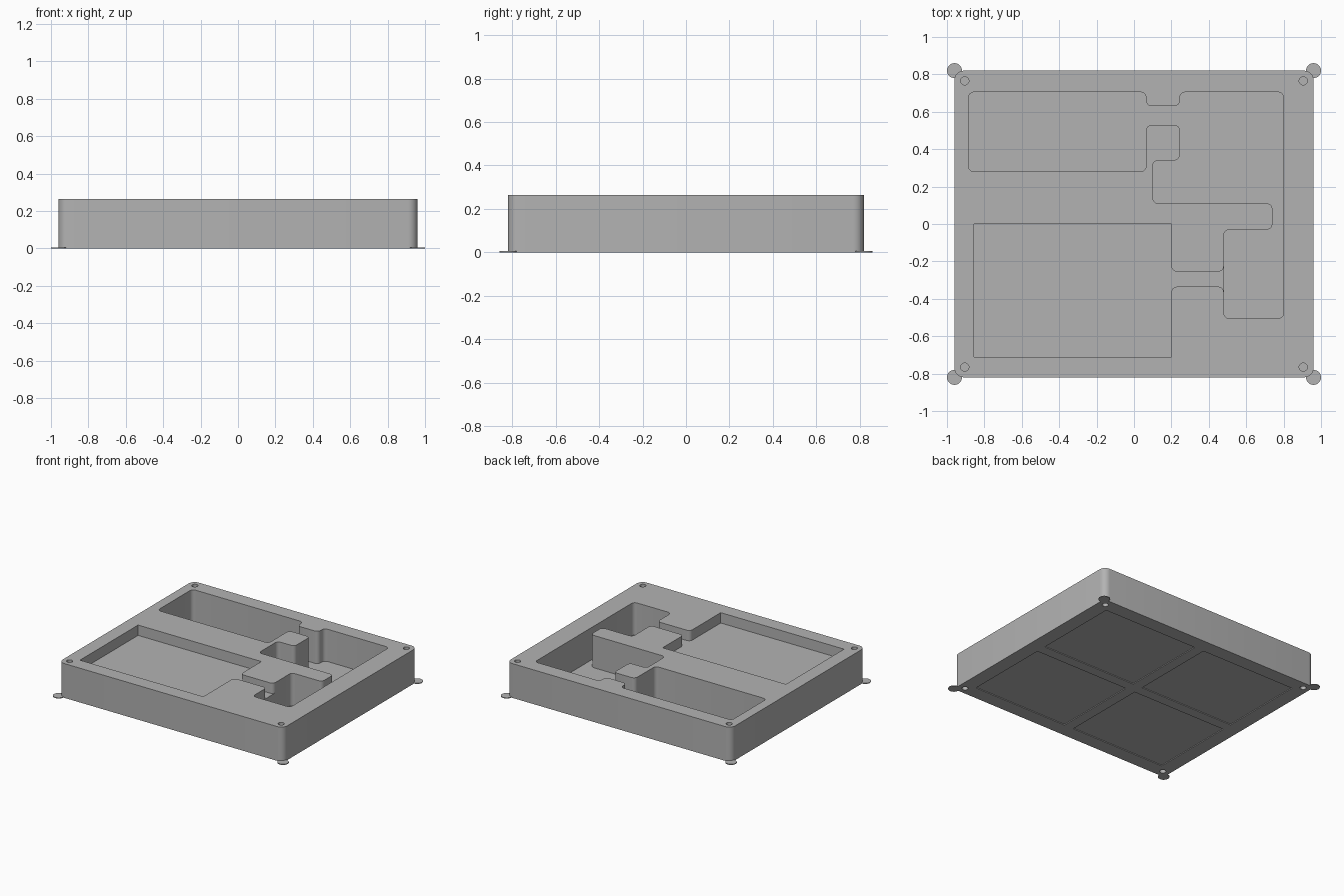
import bpy
import bmesh

cube = bpy.data.objects.get("Cube")
if cube:
    bpy.data.objects.remove(cube, do_unlink=True)

HEIGHT = 0.265
FLOOR = 0.015        # top of the deep pocket's floor
LEDGE = 0.185        # floor of the shallow tray and channel
ABOVE = HEIGHT + 0.1

grey = bpy.data.materials.new("plain grey")
grey.use_nodes = True
grey.diffuse_color = (0.45, 0.45, 0.45, 1)
grey.node_tree.nodes["Principled BSDF"].inputs["Base Color"].default_value = grey.diffuse_color


def finish(name, bm):
    bmesh.ops.recalc_face_normals(bm, faces=bm.faces)
    mesh = bpy.data.meshes.new(name)
    bm.to_mesh(mesh)
    bm.free()
    mesh.materials.append(grey)
    obj = bpy.data.objects.new(name, mesh)
    bpy.context.collection.objects.link(obj)
    return obj


def prism(name, outline, z0, z1, radius=0):
    """Extrude an outline and round its upright edges."""
    bm = bmesh.new()
    face = bm.faces.new([bm.verts.new((x, y, z0)) for x, y in outline])
    top = bmesh.ops.extrude_face_region(bm, geom=[face])["geom"]
    for v in top:
        if isinstance(v, bmesh.types.BMVert):
            v.co.z = z1
    if radius:
        upright = [e for e in bm.edges
                   if abs(e.verts[0].co.z - e.verts[1].co.z) > 0.001]
        bmesh.ops.bevel(bm, geom=upright, offset=radius, segments=6,
                        profile=0.5, affect='EDGES')
    return finish(name, bm)


def rect(x0, x1, y0, y1):
    return [(x0, y0), (x1, y0), (x1, y1), (x0, y1)]


def disc(name, x, y, radius, z0, z1):
    bm = bmesh.new()
    bmesh.ops.create_cone(bm, cap_ends=True, segments=32, radius1=radius,
                          radius2=radius, depth=z1 - z0)
    bmesh.ops.translate(bm, verts=bm.verts, vec=(x, y, (z0 + z1) / 2))
    return finish(name, bm)


def cut(target, cutter):
    mod = target.modifiers.new("cut", 'BOOLEAN')
    mod.operation = 'DIFFERENCE'
    mod.solver = 'EXACT'
    mod.object = cutter
    bpy.context.view_layer.objects.active = target
    bpy.ops.object.modifier_apply(modifier=mod.name)
    bpy.data.objects.remove(cutter, do_unlink=True)


# Block with rounded corners
body = prism("case_body", rect(-0.96, 0.96, -0.82, 0.82), 0, HEIGHT, 0.05)

# Deep winding pocket
winding = [(-0.885, 0.705), (0.065, 0.705), (0.065, 0.63), (0.245, 0.63),
           (0.245, 0.705), (0.80, 0.705), (0.80, -0.505), (0.48, -0.505),
           (0.48, -0.03), (0.74, -0.03), (0.74, 0.11), (0.10, 0.11),
           (0.10, 0.34), (0.245, 0.34), (0.245, 0.53), (0.065, 0.53),
           (0.065, 0.28), (-0.885, 0.28)]
cut(body, prism("deep_pocket", winding, FLOOR, ABOVE, 0.03))

# Shallow square-cornered tray
cut(body, prism("tray", rect(-0.855, 0.20, -0.71, 0), LEDGE, ABOVE))

# Flared channel joining the tray to the deep pocket
upper = [(0.1, -0.15), (0.2, -0.15), (0.2, -0.255),
         (0.48, -0.255), (0.48, -0.15), (0.6, -0.15)]
lower = [(x, -0.59 - y) for x, y in reversed(upper)]
cut(body, prism("channel", upper + lower, LEDGE, ABOVE, 0.03))

# Corner screw holes, underside recesses and corner feet
for sx, x_name in ((-1, "right"), (1, "left")):
    for sy, y_name in ((-1, "front"), (1, "back")):
        hx, hy = sx * 0.905, sy * 0.765
        cut(body, disc("top_hole", hx, hy, 0.022, 0.12, ABOVE))
        cut(body, disc("bottom_hole", hx, hy, 0.022, -0.1, 0.06))
        xs = sorted((sx * 0.04, sx * 0.85))
        ys = sorted((sy * 0.04, sy * 0.71))
        cut(body, prism("recess", rect(*xs, *ys), -0.1, 0.006))
        disc(f"{y_name}_{x_name}_foot", sx * 0.96, sy * 0.82, 0.04, 0, 0.006)

# Smooth the rounded corners, keep the edges crisp
for obj in bpy.context.collection.objects:
    if obj.type == 'MESH':
        bpy.ops.object.select_all(action='DESELECT')
        obj.select_set(True)
        bpy.context.view_layer.objects.active = obj
        bpy.ops.object.shade_smooth_by_angle(angle=0.6)
